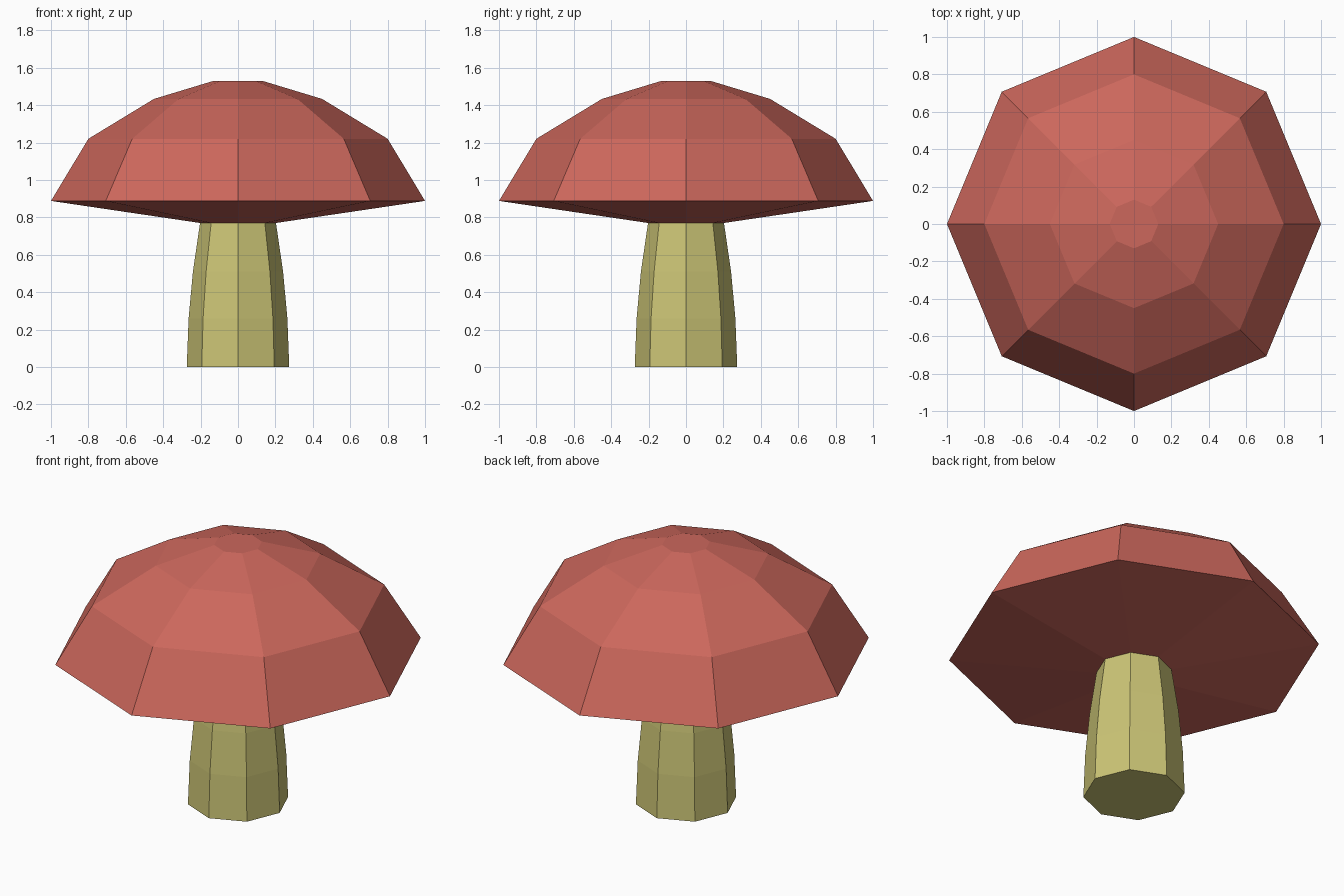
import bpy, bmesh, math

if "Cube" in bpy.data.objects:
    bpy.data.objects.remove(bpy.data.objects["Cube"])

SIDES = 8


def material(name, rgb):
    mat = bpy.data.materials.new(name)
    mat.diffuse_color = (*rgb, 1.0)
    mat.use_nodes = True
    mat.node_tree.nodes["Principled BSDF"].inputs["Base Color"].default_value = mat.diffuse_color
    return mat


def lathe(name, profile, mat, open_end=False):
    """Spin (radius, z) rings, listed bottom to top, into a flat-faced solid."""
    bm = bmesh.new()
    rings = []
    for r, z in profile:
        rings.append([bm.verts.new((r * math.cos(math.tau * i / SIDES),
                                    r * math.sin(math.tau * i / SIDES), z))
                      for i in range(SIDES)])
    for low, high in zip(rings, rings[1:]):
        for i in range(SIDES):
            j = (i + 1) % SIDES
            bm.faces.new((low[i], low[j], high[j], high[i]))
    bm.faces.new(rings[0][::-1])
    bm.faces.new(rings[-1])
    mesh = bpy.data.meshes.new(name)
    bm.to_mesh(mesh)
    bm.free()
    mesh.materials.append(mat)
    obj = bpy.data.objects.new(name, mesh)
    bpy.context.collection.objects.link(obj)
    return obj


red = material("cap red", (0.604, 0.136, 0.107))
cream = material("stem yellow", (0.604, 0.558, 0.180))

# Stem: gently bulging taper
lathe("stem", [(0.274, 0.0), (0.264, 0.26), (0.241, 0.51), (0.203, 0.77)], cream)

# Cap: shallow conical underside, wide rim, faceted dome with a flat crown
lathe("cap", [(0.203, 0.77), (1.0, 0.888), (0.8, 1.22), (0.45, 1.433),
              (0.13, 1.53)], red)
